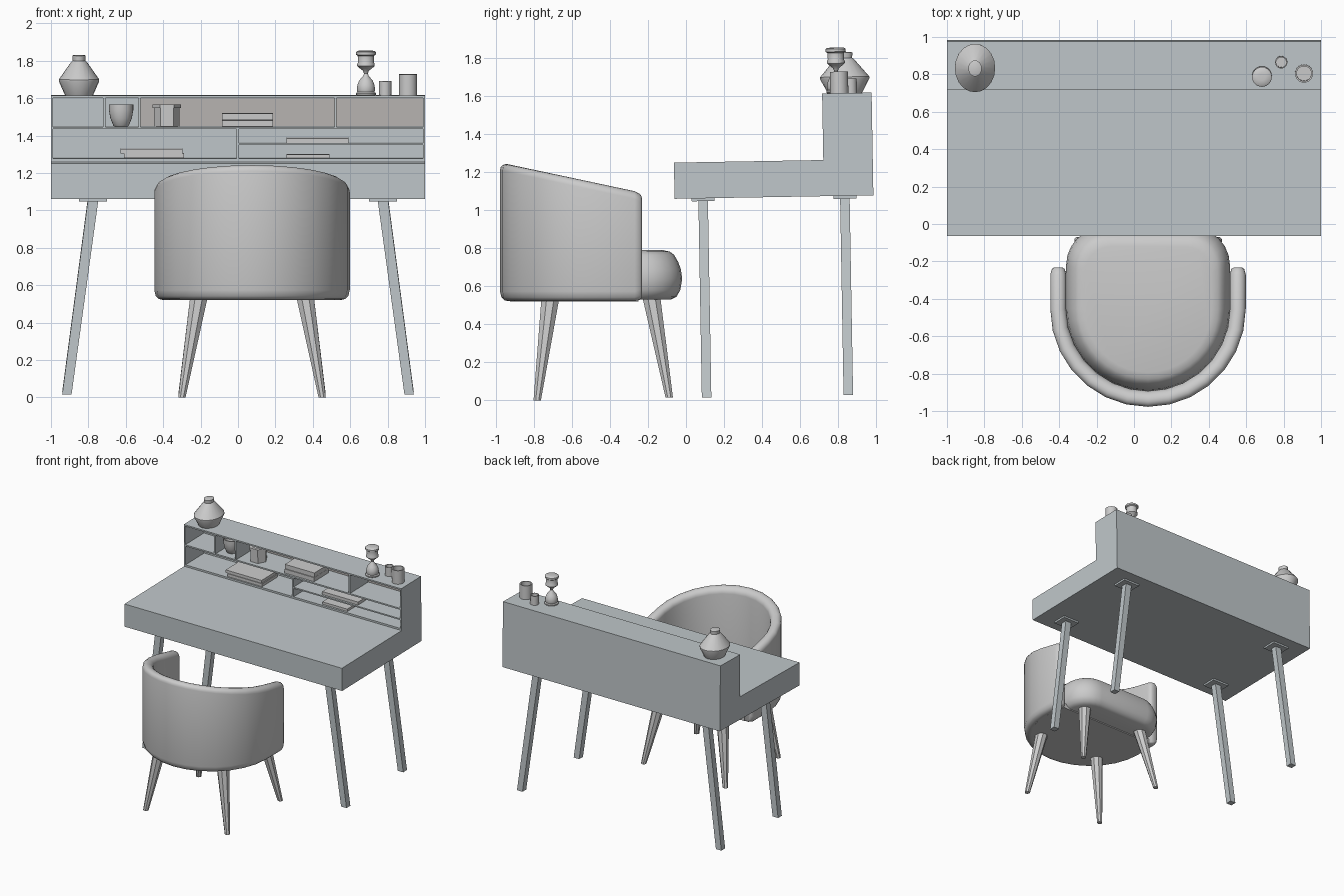
import bpy, bmesh, math
from mathutils import Matrix, Vector

if "Cube" in bpy.data.objects:
    bpy.data.objects.remove(bpy.data.objects["Cube"])

# the desk and everything on it leans about one degree
PIVOT = Vector((0, -0.06, 1.06))
TILT = (Matrix.Translation(PIVOT) @ Matrix.Rotation(math.radians(1), 4, 'X')
        @ Matrix.Translation(-PIVOT))

desk_mat = bpy.data.materials.new("desk_grey")
desk_mat.diffuse_color = (0.53, 0.575, 0.595, 1)
desk_mat.use_nodes = True
desk_mat.node_tree.nodes["Principled BSDF"].inputs["Base Color"].default_value = desk_mat.diffuse_color
panel_mat = bpy.data.materials.new("panel_grey")
panel_mat.diffuse_color = (0.48, 0.46, 0.445, 1)
panel_mat.use_nodes = True
panel_mat.node_tree.nodes["Principled BSDF"].inputs["Base Color"].default_value = panel_mat.diffuse_color


def finish(name, bm, tilt=True, mat=None, smooth=None):
    if tilt:
        bm.transform(TILT)
    bmesh.ops.recalc_face_normals(bm, faces=bm.faces)
    me = bpy.data.meshes.new(name)
    bm.to_mesh(me)
    bm.free()
    ob = bpy.data.objects.new(name, me)
    bpy.context.collection.objects.link(ob)
    if mat:
        me.materials.append(mat)
    if smooth:
        bpy.ops.object.select_all(action='DESELECT')
        ob.select_set(True)
        bpy.context.view_layer.objects.active = ob
        bpy.ops.object.shade_smooth_by_angle(angle=math.radians(smooth))
    return ob


def add_box(bm, x0, x1, y0, y1, z0, z1):
    m = (Matrix.Translation(((x0 + x1) / 2, (y0 + y1) / 2, (z0 + z1) / 2))
         @ Matrix.Diagonal((x1 - x0, y1 - y0, z1 - z0, 1)))
    bmesh.ops.create_cube(bm, size=1, matrix=m)


def box(name, *dims, mat=None):
    bm = bmesh.new()
    add_box(bm, *dims)
    return finish(name, bm, mat=mat)


def loft(name, rings, **kw):
    """Skin a list of equal-length closed rings and cap both ends."""
    bm = bmesh.new()
    rows = [[bm.verts.new(p) for p in r] for r in rings]
    n = len(rows[0])
    for a, b in zip(rows, rows[1:]):
        for i in range(n):
            j = (i + 1) % n
            bm.faces.new((a[i], a[j], b[j], b[i]))
    bm.faces.new(rows[0])
    bm.faces.new(rows[-1])
    return finish(name, bm, **kw)


def lathe(name, x, y, profile, segs=24, sy=1, smooth=35):
    rings = [[(x + r * math.cos(t), y + sy * r * math.sin(t), z)
              for t in (math.tau * i / segs for i in range(segs))]
             for r, z in profile]
    return loft(name, rings, smooth=smooth)


# desk body: L-shaped side profile extruded across the width
side = [(-0.06, 1.06), (0.985, 1.06), (0.985, 1.60), (0.725, 1.60),
        (0.725, 1.25), (-0.06, 1.25)]
body = loft("desk_body", [[(x, y, z) for y, z in side] for x in (-1, 1)],
            mat=desk_mat)

# pigeonholes cut into the hutch: x0, x1, z0, z1
cells = [(-0.988, -0.722, 1.433, 1.588), (-0.708, -0.532, 1.433, 1.588),
         (-0.52, 0.515, 1.433, 1.588), (0.527, 0.988, 1.433, 1.588),
         (-0.988, -0.008, 1.265, 1.421), (0.006, 0.988, 1.346, 1.421),
         (0.006, 0.988, 1.265, 1.335)]
bm = bmesh.new()
for x0, x1, z0, z1 in cells:
    add_box(bm, x0, x1, 0.68, 0.97, z0, z1)
cutter = finish("cutter", bm)
cutter.hide_render = True
mod = body.modifiers.new("pigeonholes", 'BOOLEAN')
mod.operation = 'DIFFERENCE'
mod.solver = 'EXACT'
mod.object = cutter
bpy.context.view_layer.update()
done = body.evaluated_get(bpy.context.evaluated_depsgraph_get())
cut_mesh = bpy.data.meshes.new_from_object(done)
body.modifiers.clear()
body.data = cut_mesh
bpy.data.objects.remove(cutter)

# warm back panels in the two right-hand upper cells
for i in (2, 3):
    x0, x1, z0, z1 = cells[i]
    box("back_panel", x0, x1, 0.965, 0.972, z0, z1, mat=panel_mat)

# desk legs with mounting plates
for s in (-1, 1):
    for y, label in ((0.09, "front"), (0.835, "back")):
        box(f"{label}_leg_plate", *sorted((s * 0.70, s * 0.85)),
            y - 0.06, y + 0.06, 1.045, 1.062, mat=desk_mat)
        loft(f"{label}_desk_leg",
             [[(s * cx + a * h, y + b * 0.025, z)
               for a, b in ((-1, -1), (1, -1), (1, 1), (-1, 1))]
              for cx, h, z in ((0.915, 0.025, 0.013), (0.775, 0.028, 1.05))],
             mat=desk_mat)

# ornaments on top of the hutch
lathe("vase", -0.85, 0.845, [(0.075, 1.6), (0.108, 1.675), (0.108, 1.685),
      (0.042, 1.778), (0.034, 1.785), (0.036, 1.812), (0.03, 1.815)],
      20, sy=1.2)
lathe("hourglass", 0.684, 0.80, [(0.048, 1.6), (0.053, 1.604), (0.053, 1.612),
      (0.045, 1.618), (0.049, 1.63), (0.046, 1.655), (0.036, 1.68),
      (0.016, 1.703), (0.01, 1.717), (0.016, 1.732), (0.034, 1.746),
      (0.047, 1.757), (0.047, 1.768), (0.042, 1.778), (0.044, 1.812),
      (0.053, 1.818), (0.053, 1.832), (0.046, 1.838), (0.02, 1.841)], 24)
for name, x, y, r, h in (("small_cup", 0.787, 0.875, 0.033, 0.075),
                         ("large_cup", 0.909, 0.815, 0.048, 0.113)):
    lathe(name, x, y, [(r, 1.6), (r, 1.6 + h), (r * 0.82, 1.6 + h),
                       (r * 0.82, 1.615)])

# things in the pigeonholes
lathe("bowl", -0.625, 0.82, [(0.036, 1.434), (0.042, 1.44), (0.058, 1.48),
      (0.065, 1.52), (0.065, 1.551), (0.057, 1.551), (0.055, 1.51),
      (0.03, 1.45)])
lathe("hexagonal_jar", -0.38, 0.82, [(0.068, 1.434), (0.068, 1.533),
      (0.076, 1.533), (0.076, 1.551), (0.05, 1.551), (0.05, 1.545)], 6, smooth=None)
for name, *dims in (
        ("lower_book", -0.61, -0.29, 0.735, 0.94, 1.266, 1.29),
        ("upper_book", -0.628, -0.298, 0.74, 0.93, 1.29, 1.314),
        ("shelf_book_lower", -0.085, 0.187, 0.74, 0.93, 1.434, 1.468),
        ("shelf_book_upper", -0.085, 0.187, 0.745, 0.925, 1.469, 1.505),
        ("upper_papers", 0.26, 0.59, 0.74, 0.90, 1.347, 1.372),
        ("lower_papers", 0.26, 0.49, 0.74, 0.90, 1.266, 1.286)):
    box(name, *dims)

# chair: common centre of the curved back
CX, CY = 0.075, -0.455

# chair shell: rounded wall section swept round a U path
path = [((1, 0), (0.48, y - CY), k) for y, k in
        ((-0.232, 0.5), (-0.24, 0.8), (-0.27, 1))]
for i in range(15):
    t = -math.pi * i / 14
    d = (math.cos(t), math.sin(t))
    path.append((d, (0.48 * d[0], 0.48 * d[1]), 1))
path += [((-1, 0), (-p[0], p[1]), k) for _, p, k in path[2::-1]]


def wall_section(d, p, k):
    h = 0.0425 * k
    zb = 0.522 + 0.04 * (1 - k)
    ring = []
    pts = [(h * math.cos(math.pi * j / 8), math.sin(math.pi * j / 8))
           for j in range(9)]
    low = [(-1, 0), (0, 0), (0.45, 0.005), (0.82, 0.02), (1, 0.052)]
    for o, s in pts + [(h * a, None) for a, _ in low]:
        x, y = CX + p[0] + d[0] * o, CY + p[1] + d[1] * o
        top = 1.249 - (y + 0.97) * 0.213 - 0.05 * (1 - k)
        z = top - 0.04 * (1 - s) if s is not None else zb + low[len(ring) - 9][1]
        ring.append((x, y, z))
    return ring


loft("chair_shell", [wall_section(*q) for q in path], tilt=False, smooth=50)

# flat underside closing the shell
loft("chair_base",
     [[(CX + 0.47 * math.cos(t), CY + 0.47 * math.sin(t), z)
       for t in (-math.pi * i / 14 for i in range(15))]
      + [(CX - 0.44, -0.25, z), (CX + 0.44, -0.25, z)]
      for z in (0.5215, 0.56)], tilt=False)


# seat cushion: D-shaped outline stacked with varying inset
def seat_ring(inset, z):
    r, c = 0.438 - inset, 0.2 - inset * 0.6
    ring = [(CX + r * math.cos(t), CY + r * math.sin(t), z)
            for t in (-math.pi * i / 20 for i in range(21))]
    for sx, a0 in ((-1, math.pi), (1, math.pi / 2)):
        for i in range(7):
            a = a0 - math.pi / 2 * i / 6
            ring.append((CX + sx * (r - c) + c * math.cos(a),
                         -0.02 - inset - c + c * math.sin(a), z))
    return ring


loft("seat_cushion", [seat_ring(*q) for q in (
    (0.06, 0.53), (0.03, 0.545), (0.01, 0.58), (0, 0.64), (0.007, 0.69),
    (0.022, 0.73), (0.042, 0.765), (0.065, 0.782), (0.1, 0.79))],
    tilt=False, smooth=50)

# tapered chair legs
for s in (-1, 1):
    for label, top_y, foot_y, foot_z in (("front", -0.185, -0.088, 0.015),
                                         ("back", -0.71, -0.782, 0)):
        loft(f"{label}_chair_leg",
             [[(CX + s * cx + r * math.cos(t), y + r * math.sin(t), z)
               for t in (math.tau * (i + 0.5) / 8 for i in range(8))]
              for cx, y, r, z in ((0.375, foot_y, 0.021, foot_z),
                                  (0.28, top_y, 0.052, 0.56))],
             tilt=False, smooth=30)
